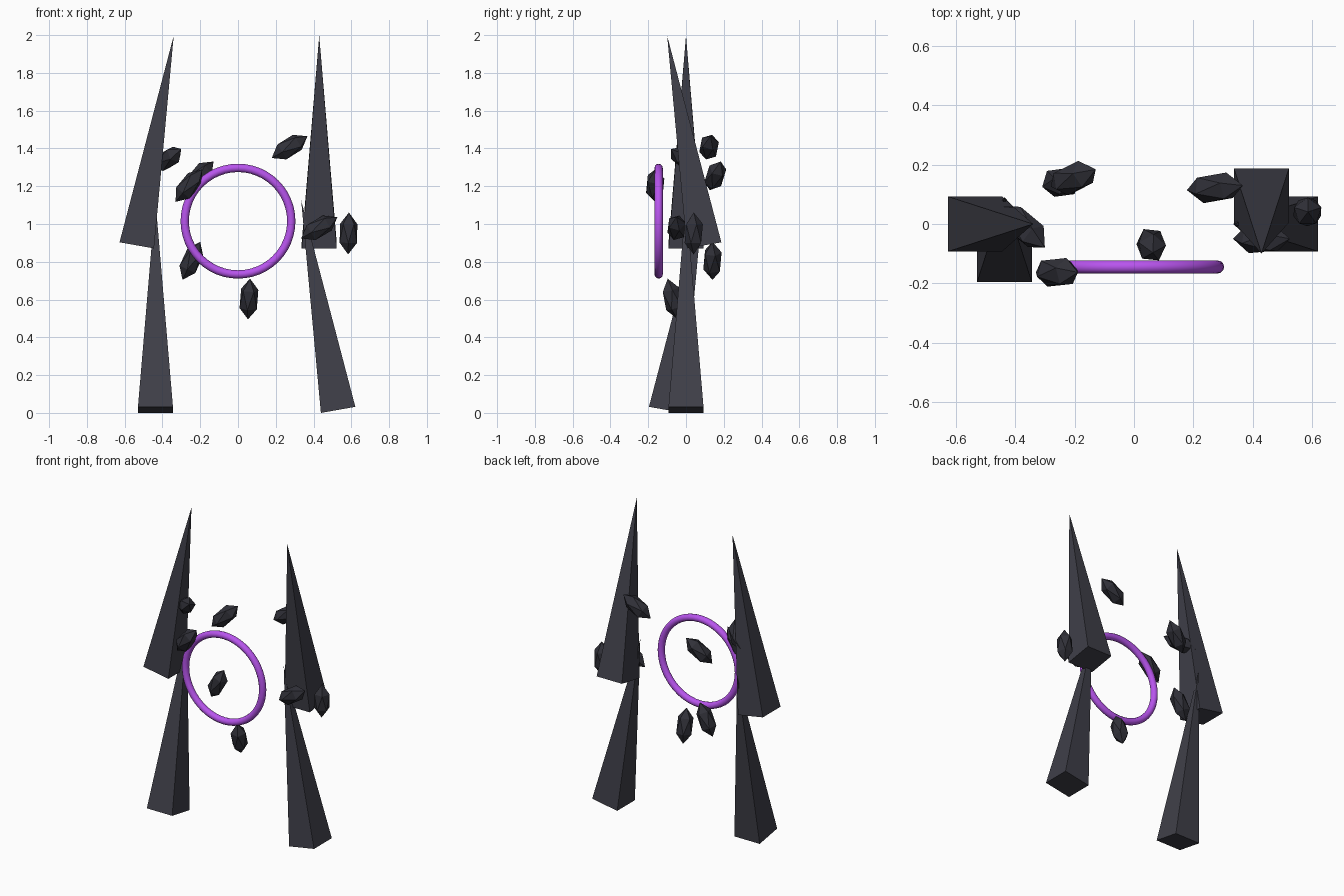
import bpy, bmesh
from math import radians
from mathutils import Matrix, Vector

if "Cube" in bpy.data.objects:
    bpy.data.objects.remove(bpy.data.objects["Cube"])


def material(name, rgb):
    m = bpy.data.materials.new(name)
    m.diffuse_color = (*rgb, 1)
    m.use_nodes = True
    m.node_tree.nodes["Principled BSDF"].inputs["Base Color"].default_value = m.diffuse_color
    return m


SPIKE = material("dark_stone", (0.05, 0.05, 0.066))
SHARD = material("shard_stone", (0.03, 0.03, 0.04))
GLOW = material("purple", (0.48, 0.09, 0.85))


def add_object(name, bm, mat):
    mesh = bpy.data.meshes.new(name)
    bm.to_mesh(mesh)
    bm.free()
    mesh.materials.append(mat)
    ob = bpy.data.objects.new(name, mesh)
    bpy.context.collection.objects.link(ob)
    return ob


def spike(name, base, axis, degrees):
    """Square pyramid standing on its base centre, then leaned about an axis."""
    length = 1.127
    bm = bmesh.new()
    m = (Matrix.Translation(base) @ Matrix.Rotation(radians(degrees), 4, axis)
         @ Matrix.Translation((0, 0, length / 2)) @ Matrix.Rotation(radians(45), 4, 'Z'))
    bmesh.ops.create_cone(bm, cap_ends=True, segments=4, radius1=0.131, radius2=0,
                          depth=length, matrix=m)
    bmesh.ops.remove_doubles(bm, verts=bm.verts, dist=1e-5)
    return add_object(name, bm, SPIKE)


def shard(name, centre, direction):
    """Stretched icosahedron pointing along a direction."""
    bm = bmesh.new()
    turn = Vector(direction).to_track_quat('Z', 'Y').to_matrix().to_4x4()
    m = Matrix.Translation(centre) @ turn @ Matrix.Diagonal((0.054, 0.054, 0.111, 1))
    bmesh.ops.create_icosphere(bm, subdivisions=1, radius=1, matrix=m)
    return add_object(name, bm, SHARD)


# Four broken frame spikes
spike("upper_left_spike", (-0.536, 0, 0.887), 'Y', 10)
spike("upper_right_spike", (0.43, 0.096, 0.887), 'X', 10)
spike("lower_left_spike", (-0.437, -0.105, 0.016), 'X', -10)
spike("lower_right_spike", (0.53, 0, 0.016), 'Y', -10)

# Glowing ring facing the front
bpy.ops.mesh.primitive_torus_add(location=(0, -0.145, 1.015), rotation=(radians(90), 0, 0),
                                 major_segments=48, minor_segments=12,
                                 major_radius=0.282, minor_radius=0.022)
ring = bpy.context.object
ring.name = "ring"
ring.data.materials.append(GLOW)
bpy.ops.object.shade_smooth()

# Floating shards: centre, long axis
shards = [
    ((-0.37, -0.01, 1.345), (0.6, -0.6, 0.45)),
    ((-0.205, 0.155, 1.255), (0.65, 0.25, 0.65)),
    ((-0.26, -0.163, 1.203), (0.62, 0, 0.75)),
    ((-0.247, 0.14, 0.805), (0.42, 0, 0.9)),
    ((0.058, -0.07, 0.603), (0.05, -0.25, 1)),
    ((0.273, 0.122, 1.407), (0.85, 0.07, 0.52)),
    ((0.43, -0.05, 0.98), (0.85, 0, 0.5)),
    ((0.585, 0.041, 0.95), (0.02, 0, 1)),
]
for i, (centre, direction) in enumerate(shards, 1):
    shard(f"shard_{i}", centre, direction)
